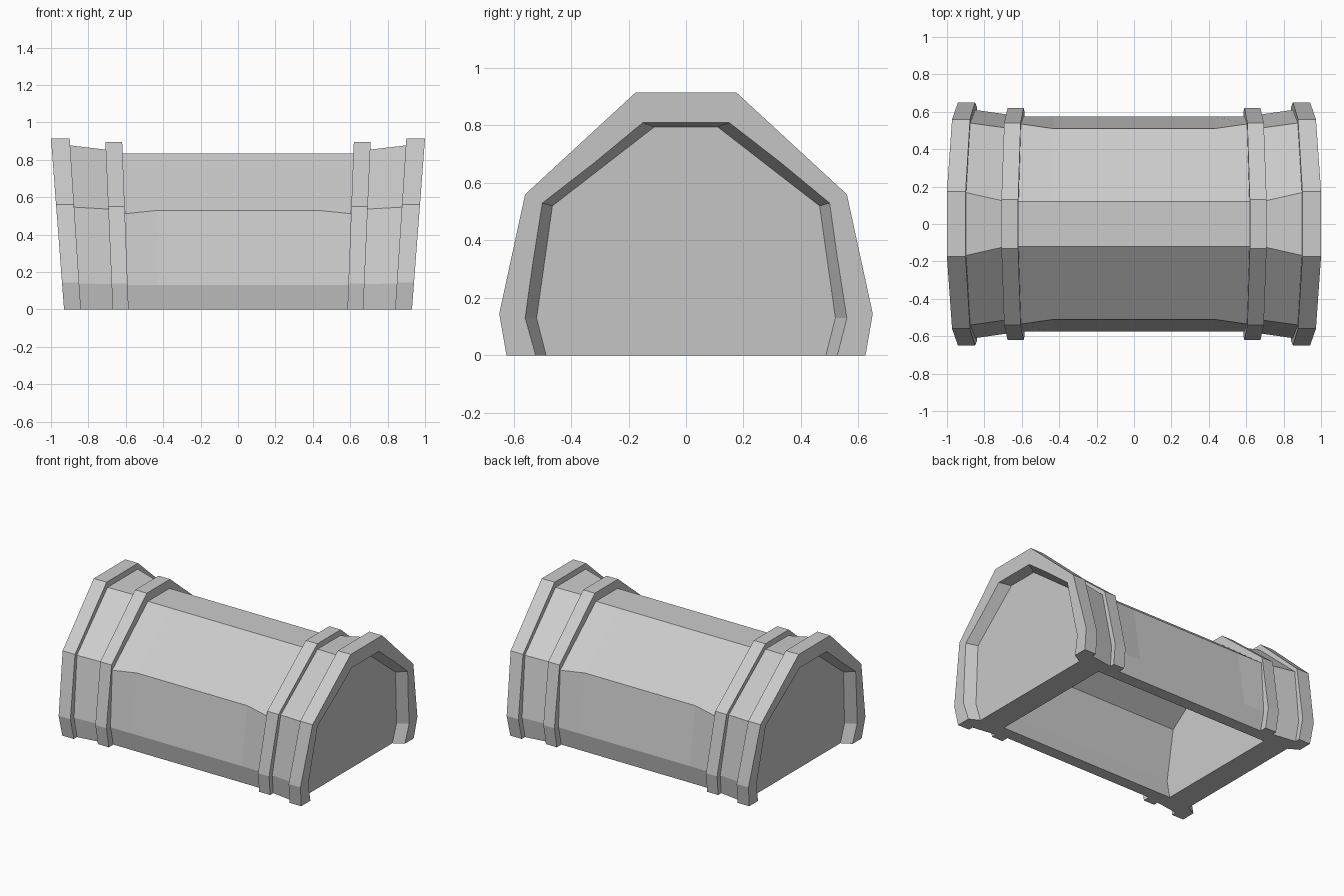
import bpy, bmesh

if "Cube" in bpy.data.objects:
    bpy.data.objects.remove(bpy.data.objects["Cube"])

# Half cross-sections as (y, z): foot, shoulder, ridge, crown
RIM = [(.625, 0), (.65, .145), (.56, .56), (.175, .915)]
NECK_OUT = [(.59, 0), (.61, .14), (.54, .547), (.168, .877)]
NECK_IN = [(.565, 0), (.585, .135), (.515, .537), (.125, .855)]
BAND = [(.60, 0), (.62, .14), (.54, .55), (.13, .895)]
BODY_END = [(.55, 0), (.575, .13), (.535, .512), (.12, .835)]
BODY = [(.55, 0), (.575, .13), (.51, .53), (.12, .835)]
OPENING = [(.525, 0), (.56, .13), (.50, .53), (.15, .81)]
PANEL = [(.487, 0), (.52, .13), (.465, .52), (.11, .795)]
CAVITY = [(.465, 0), (.49, .13), (.43, .48), (.09, .735)]


def lower(profile, z=-.1):
    """Extend the foot of a cutter profile below the ground plane."""
    (y0, z0), (y1, z1) = profile[:2]
    return [(y0 + (y1 - y0) * (z - z0) / (z1 - z0), z)] + profile[1:]


def loft(name, stations):
    """Skin symmetric profiles; station = (x at top, x at foot, profile)."""
    bm = bmesh.new()
    rings = []
    for top, foot, prof in stations:
        pts = [(-y, z) for y, z in prof] + [(y, z) for y, z in reversed(prof)]
        rings.append([bm.verts.new((foot + (top - foot) * z / .915, y, z)) for y, z in pts])
    for a, b in zip(rings, rings[1:]):
        for i in range(len(a) - 1):
            bm.faces.new((a[i], a[i + 1], b[i + 1], b[i]))
    bm.faces.new(rings[0])
    bm.faces.new(rings[-1])
    bm.faces.new([r[0] for r in rings] + [r[-1] for r in reversed(rings)])
    bmesh.ops.recalc_face_normals(bm, faces=bm.faces)
    mesh = bpy.data.meshes.new(name)
    bm.to_mesh(mesh)
    bm.free()
    obj = bpy.data.objects.new(name, mesh)
    bpy.context.collection.objects.link(obj)
    return obj


# Barrel-shaped lid with two raised bands at each end
half = [(1, .93, RIM), (.9, .84, RIM), (.9, .84, NECK_OUT), (.71, .67, NECK_IN),
        (.71, .67, BAND), (.62, .585, BAND), (.62, .585, BODY_END), (.43, .43, BODY)]
lid = loft("chest_lid", half + [(-t, -f, p) for t, f, p in reversed(half)])

# Hollow underside and recessed end panels
flare = [(2 * a - c, 2 * b - d) for (a, b), (c, d) in zip(OPENING, PANEL)]
cutters = [loft("inner_hollow", [(s * .685, s * .685, lower(CAVITY)) for s in (-1, 1)])]
for s, side in ((-1, "left"), (1, "right")):
    cutters.append(loft(side + "_end_recess", [(s * 1.07, s * 1.0, lower(flare)),
                                               (s * .93, s * .86, lower(PANEL))]))
for c in cutters:
    mod = lid.modifiers.new(c.name, 'BOOLEAN')
    mod.operation = 'DIFFERENCE'
    mod.solver = 'EXACT'
    mod.object = c

# Bake the cuts and discard the cutters
bpy.context.view_layer.objects.active = lid
for c in cutters:
    bpy.ops.object.modifier_apply(modifier=c.name)
    bpy.data.objects.remove(c)
